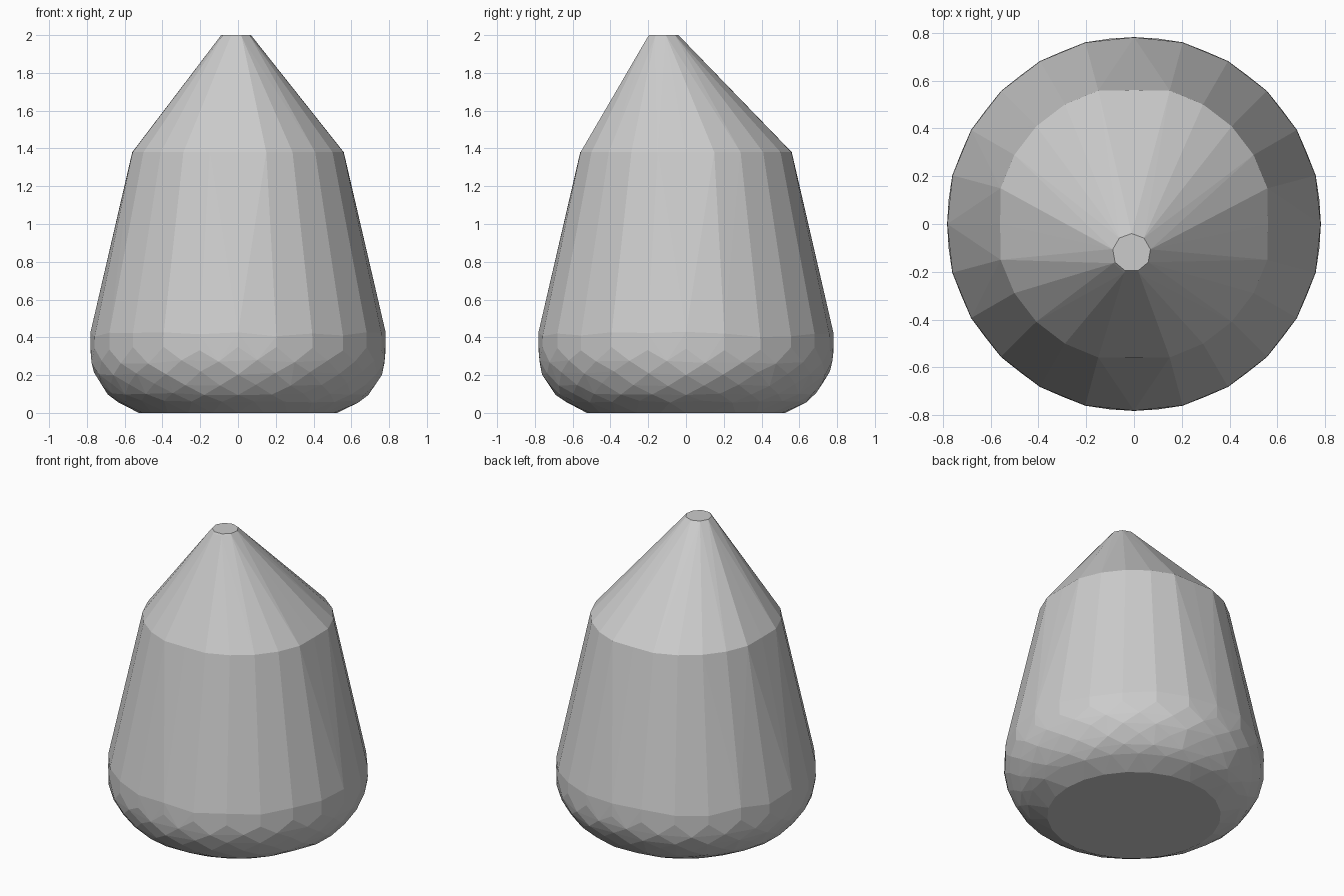
import bpy, bmesh, math, random

if "Cube" in bpy.data.objects:
    bpy.data.objects.remove(bpy.data.objects["Cube"])

random.seed(4)
bm = bmesh.new()


def ring(r, z, n=24, turn=0.0, cx=0.0, cy=0.0, limit=9.0, jitter=0.0):
    """Add a ring of points; limit trims it flat on the four axis sides."""
    for i in range(n):
        a = 2 * math.pi * (i + turn) / n
        x = max(-limit, min(limit, r * math.cos(a)))
        y = max(-limit, min(limit, r * math.sin(a)))
        bm.verts.new((cx + x, cy + y, z + random.uniform(-jitter, jitter)))


# Flat base and rounded, irregularly faceted lower edge
ring(0.525, 0.0)
ring(0.642, 0.06, turn=0.5, jitter=0.006)
ring(0.69, 0.10, jitter=0.006)
ring(0.728, 0.15, turn=0.5, jitter=0.008)
ring(0.762, 0.21, jitter=0.01)
ring(0.782, 0.27, turn=0.5, limit=0.781, jitter=0.01)
ring(0.787, 0.34, limit=0.782, jitter=0.01)
ring(0.786, 0.415, limit=0.781, jitter=0.015)

# Shoulder with four flats, then the off-centre blunt tip
ring(0.578, 1.38, limit=0.56)
ring(0.088, 1.99, n=9, turn=0.25, cx=-0.01, cy=-0.12)
ring(0.08, 2.0, n=9, turn=0.25, cx=-0.01, cy=-0.12)

# Wrap the rings in one closed, faceted skin
res = bmesh.ops.convex_hull(bm, input=bm.verts[:])
loose = [v for v in bm.verts if not v.link_faces]
bmesh.ops.delete(bm, geom=loose, context='VERTS')
bmesh.ops.dissolve_limit(bm, angle_limit=math.radians(1),
                         verts=bm.verts[:], edges=bm.edges[:])
bmesh.ops.recalc_face_normals(bm, faces=bm.faces[:])

mesh = bpy.data.meshes.new("pointed_stone")
bm.to_mesh(mesh)
bm.free()
obj = bpy.data.objects.new("pointed_stone", mesh)
bpy.context.collection.objects.link(obj)
